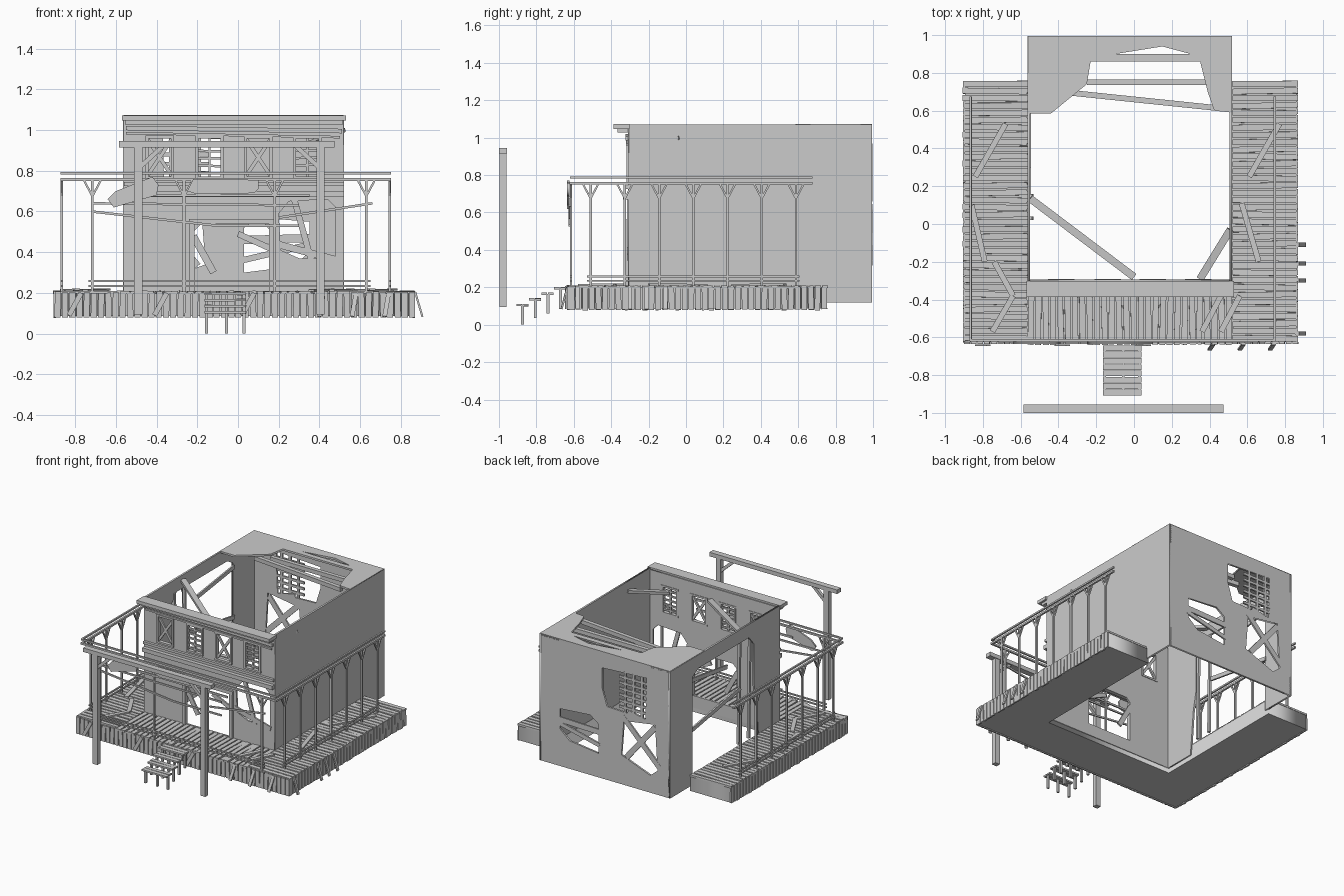
import bpy, bmesh, random
from math import radians
from mathutils import Matrix, Vector, Euler

random.seed(4)
R = random.uniform
PLANES = {
    'xz': Matrix(((1, 0, 0, 0), (0, 0, -1, 0), (0, 1, 0, 0), (0, 0, 0, 1))),
    'yz': Matrix(((0, 0, 1, 0), (1, 0, 0, 0), (0, 1, 0, 0), (0, 0, 0, 1))),
    'xy': Matrix.Identity(4)}


def panel(name, plane, at, thick, *loops):
    """Flat slab from an outline plus any number of hole outlines."""
    cu = bpy.data.curves.new(name, 'CURVE')
    cu.dimensions, cu.fill_mode, cu.extrude = '2D', 'BOTH', thick / 2
    for pts in loops:
        s = cu.splines.new('POLY')
        s.points.add(len(pts) - 1)
        for p, c in zip(s.points, pts):
            p.co = (c[0], c[1], 0, 1)
        s.use_cyclic_u = True
    tmp = bpy.data.objects.new(name + "_outline", cu)
    bpy.context.collection.objects.link(tmp)
    dg = bpy.context.evaluated_depsgraph_get()
    me = bpy.data.meshes.new_from_object(tmp.evaluated_get(dg))
    bpy.data.objects.remove(tmp)
    me.transform(Matrix.Translation(at) @ PLANES[plane])
    ob = bpy.data.objects.new(name, me)
    bpy.context.collection.objects.link(ob)
    return ob


def rect(a, b, c, d):
    return [(a, c), (b, c), (b, d), (a, d)]


class Parts:
    """Collects boxes and bars into one object."""
    def __init__(self, name):
        self.name, self.bm = name, bmesh.new()

    def box(self, c, size, rot=(0, 0, 0)):
        m = Matrix.Translation(c) @ Euler(rot).to_matrix().to_4x4() @ Matrix.Diagonal((*size, 1))
        bmesh.ops.create_cube(self.bm, size=1, matrix=m)

    def bar(self, p, q, w=0.012, t=None, normal=(0, 1, 0)):
        """Bar p-q, thickness t along normal, width w across."""
        p, q = Vector(p), Vector(q)
        x = (q - p).normalized()
        z = x.cross(Vector(normal)).normalized()
        y = z.cross(x)
        m = Matrix((x, y, z)).transposed().to_4x4()
        m = Matrix.Translation((p + q) / 2) @ m @ Matrix.Diagonal(((q - p).length, t or w, w, 1))
        bmesh.ops.create_cube(self.bm, size=1, matrix=m)

    def done(self):
        me = bpy.data.meshes.new(self.name)
        self.bm.to_mesh(me)
        self.bm.free()
        bpy.context.collection.objects.link(bpy.data.objects.new(self.name, me))


# house walls
UPPER = [-0.385, -0.14, 0.10, 0.34]
front_holes = [rect(x - .065, x + .065, .77, .96) for x in UPPER]
front_holes += [[(-.22, .21), (.16, .21), (.17, .49), (.13, .54), (-.18, .54), (-.23, .49)],
                [(.21, .41), (.3, .37), (.48, .37), (.48, .62), (.44, .66), (.25, .65), (.2, .59)]]
panel("front_wall", 'xz', (0, -.302, 0), .014, rect(-.562, .518, .12, 1.06), *front_holes)
panel("right_wall", 'yz', (.513, 0, 0), .014, rect(-.305, .995, .12, 1.07))
panel("left_wall", 'yz', (-.558, 0, 0), .014,
      [(-.305, .12), (-.06, .12), (-.03, .45), (.0, .6), (.0, .9), (.06, .97), (.66, .97),
       (.73, .93), (.73, .12), (.995, .12), (.995, 1.07), (-.305, 1.07)])
panel("back_wall", 'xz', (0, .988, 0), .014, rect(-.562, .518, .12, 1.07),
      [(.03, .3), (.27, .33), (.35, .4), (.35, .55), (.1, .57), (.03, .52)],
      [(-.46, .3), (-.4, .25), (-.16, .34), (-.18, .6), (-.22, .69), (-.44, .64)],
      [(-.36, .66), (-.04, .67), (0, .8), (0, .95), (-.37, .97)])

# broken flat roof
panel("roof_remnant", 'xy', (0, 0, 1.066), .014,
      [(-.562, .585), (-.44, .585), (-.25, .74), (-.23, .86), (.35, .86), (.39, .7), (.425, .6),
       (.518, .59), (.518, .995), (-.562, .995)],
      [(-.1, .9), (.3, .9), (.15, .94)])
g = Parts("roof_beams")
g.bar((-.34, .695, 1.04), (.43, .615, 1.04), .03, .03, (0, 0, 1))
g.bar((-.25, .75, 1.04), (.4, .75, 1.04), .03, .03, (0, 0, 1))
g.bar((-.55, .135, 1.03), (.0, -.28, .97), .04, .02, (0, 0, 1))
g.bar((.51, -.03, 1.0), (.35, -.29, .93), .04, .02, (0, 0, 1))
g.done()

# front cornice and ledges
g = Parts("front_cornice")
g.box((-.02, -.345, 1.06), (1.1, .085, .025))
g.box((-.02, -.335, 1.038), (1.07, .06, .02))
g.bar((-.55, -.316, 1.01), (.51, -.316, .995), .022, .014)
g.bar((-.55, -.314, .985), (.5, -.314, .965), .012, .012)
g.box((-.02, -.318, .735), (1.08, .02, .018))
g.box((-.02, -.322, .685), (1.08, .03, .03))
g.done()

# window frames, crosses and slats
g = Parts("window_fittings")
for i, x in enumerate(UPPER):
    y = -.305
    for s in (-1, 1):
        g.bar((x + s * .062, y, .76), (x + s * .062, y, .97), .014, .028)
        g.bar((x - .07, y, .865 + s * .1), (x + .07, y, .865 + s * .1), .014, .028)
    if i % 2 == 0:
        for s in (-1, 1):
            g.bar((x - .06, y, .865 - s * .09), (x + .06, y, .865 + s * .09), .018, .012)
    else:
        g.bar((x, y, .77), (x, y, .96), .012)
        for k in range(5):
            g.bar((x - .06, y, .79 + k * .036), (x + .06, y, .785 + k * .036 + R(0, .01)), .012, .012)
for x in (-.225, .165):
    g.bar((x, -.31, .2), (x, -.31, .55), .025, .03)
g.bar((-.24, -.31, .55), (.18, -.31, .55), .025, .03)
g.bar((-.22, -.3, .48), (-.12, -.3, .3), .035, .012)
g.bar((.0, -.3, .49), (.2, -.3, .40), .03, .012)
g.bar((.27, -.31, .68), (.36, -.31, .36), .03, .012)
g.bar((.19, -.31, .44), (.49, -.31, .36), .035, .012)
g.done()
g = Parts("back_window_planks")
y = .99
g.bar((.02, y, .46), (.37, y, .47), .04, .012)
g.bar((.02, y, .36), (.36, y, .44), .03, .012)
g.bar((-.47, y, .33), (-.17, y, .63), .04, .012)
g.bar((-.2, y, .33), (-.44, y, .62), .04, .012)
for x in (-.33, -.26, -.19):
    g.bar((x, y, .66), (x, y, .97), .018, .012)
for k in range(6):
    g.bar((-.37, y, .7 + k * .045), (-.14, y, .7 + k * .045), .018, .012)
g.done()

# ladder and planks in the side opening
g = Parts("ladder")
for y in (.03, .15):
    g.bar((-.54, y, .2), (-.55, y, .97), .018)
for k in range(12):
    g.bar((-.545, .025, .26 + k * .06), (-.545, .155, .26 + k * .06), .016)
g.bar((-.55, .14, .62), (-.55, .74, .52), .03, .012, (1, 0, 0))
g.bar((-.55, .3, .84), (-.55, .74, .9), .03, .012, (1, 0, 0))
g.done()

# U-shaped deck base
panel("deck_base", 'xy', (0, 0, .142), .112,
      [(-.895, -.625), (.86, -.625), (.86, .755), (.505, .755), (.505, -.3), (-.56, -.3),
       (-.56, .755), (-.895, .755)])

# deck floor boards and loose planks
g = Parts("deck_boards")
for k in range(36):
    y = -.605 + k * .0385
    for a, b in ((-.9, -.565), (.522, .862)):
        a, b = a - R(0, .008) * (a < 0), b + R(0, .006) * (b > 0)
        g.box(((a + b) / 2, y, .202), (b - a, .03, .014), (R(-.06, .06), R(-.01, .01), R(-.02, .02)))
for k in range(28):
    a = -.635 - R(0, .006)
    g.box((-.545 + k * .0388, (a - .31) / 2, .202), (.031, -.31 - a, .014),
          (R(-.01, .01), R(-.06, .06), R(-.03, .03)))
for x0, y0, x1, y1 in ((-.84, .25, -.68, .53), (-.86, .1, -.79, -.2), (-.75, -.57, -.64, -.38),
                       (-.74, -.2, -.64, -.38), (.61, .25, .77, .53), (.57, .11, .66, -.2),
                       (.36, -.57, .46, -.38), (.46, -.57, .56, -.38)):
    g.bar((x0, y0, .213), (x1, y1, .216), .03, .01, (0, 0, 1))
g.done()

# vertical skirt boards, some leaning outward
g = Parts("deck_skirt")
for k in range(50):
    top = .205 + R(-.006, .006)
    g.box((-.885 + k * .0355, -.63, (top + .08) / 2), (.03, .012, top - .08), (0, R(-.03, .03), 0))
for k in range(39):
    for x in (-.9, .863):
        g.box((x, -.61 + k * .0355, .143), (.012, .03, .126 + R(-.006, .006)), (R(-.03, .03), 0, 0))
for y in (-.58, -.3, -.21, -.11):
    g.bar((.87, y, .205), (.906, y, .082), .022, .01, (1, 0, 0))
for x in (.42, .58, .74):
    g.bar((x, -.635, .2), (x - .02, -.665, .085), .022, .01)
for x in (-.8, -.38, .05):
    g.bar((x - .03, -.642, .09), (x + .03, -.642, .2), .025, .008)
g.done()

# railing: posts with Y braces, double rails
g = Parts("porch_railing")


def rail_run(point, posts, lo, hi):
    for z, w in ((.787, .012), (.757, .014)):
        g.bar(point(lo, z), point(hi, z), w, w, point.n)
    for z in (.258, .235):
        g.bar(point(posts[0] - .02, z), point(posts[-1] + .02, z), .01, .01, point.n)
    for u in posts:
        g.bar(point(u, .2), point(u, .757), .013, .013, point.n)
        for s in (-1, 1):
            g.bar(point(u, .675), point(u + s * .04, .75), .01, .01, point.n)


for x in (-.865, .745):
    def side(u, z, x=x): return (x, u, z)
    side.n = (1, 0, 0)
    rail_run(side, [-.51 + k * .183 for k in range(7)], -.62, .675)


def front(u, z): return (u, -.615, z)


front.n = (0, 1, 0)
rail_run(front, [-.715, -.265, .18, .63], -.87, .75)
g.done()

# broken boards hanging on the front railing
g = Parts("broken_rail_boards")
for x0, z0, x1, z1, w in ((-.72, .64, .3, .63, .012), (-.72, .6, -.1, .53, .012), (-.1, .53, .3, .53, .012),
                          (.2, .57, .66, .64, .012), (-.45, .68, .35, .68, .014)):
    g.bar((x0, -.622, z0), (x1, -.622, z1), w, .01)
g.done()
panel("hanging_board_left", 'xz', (0, -.63, 0), .012,
      [(-.64, .66), (-.61, .62), (-.4, .68), (-.39, .73), (-.42, .77), (-.6, .7)])
panel("hanging_board_middle", 'xz', (0, -.63, 0), .012,
      [(-.25, .7), (-.2, .685), (.08, .69), (.1, .71), (.1, .755), (-.22, .76)])

# free-standing front gateway
g = Parts("front_gateway")
for x, s in ((-.49, 1), (.405, -1)):
    g.box((x, -.978, .51), (.04, .036, .83))
    g.bar((x, -.978, .81), (x + s * .12, -.978, .92), .022)
g.box((-.055, -.978, .93), (1.06, .044, .03))
g.done()

# front steps
g = Parts("front_steps")
for k in range(4):
    y, z = -.875 + k * .067, .105 + k * .03
    for d in (-.017, .017):
        g.box((-.062, y + d, z), (.205, .03, .012), (0, R(-.015, .015), 0))
    for x in (-.155, -.057, .03):
        b = (0, .035, .06, .085)[k]
        g.box((x, y + .002, (z + b) / 2), (.015, .016, z - b))
g.done()
